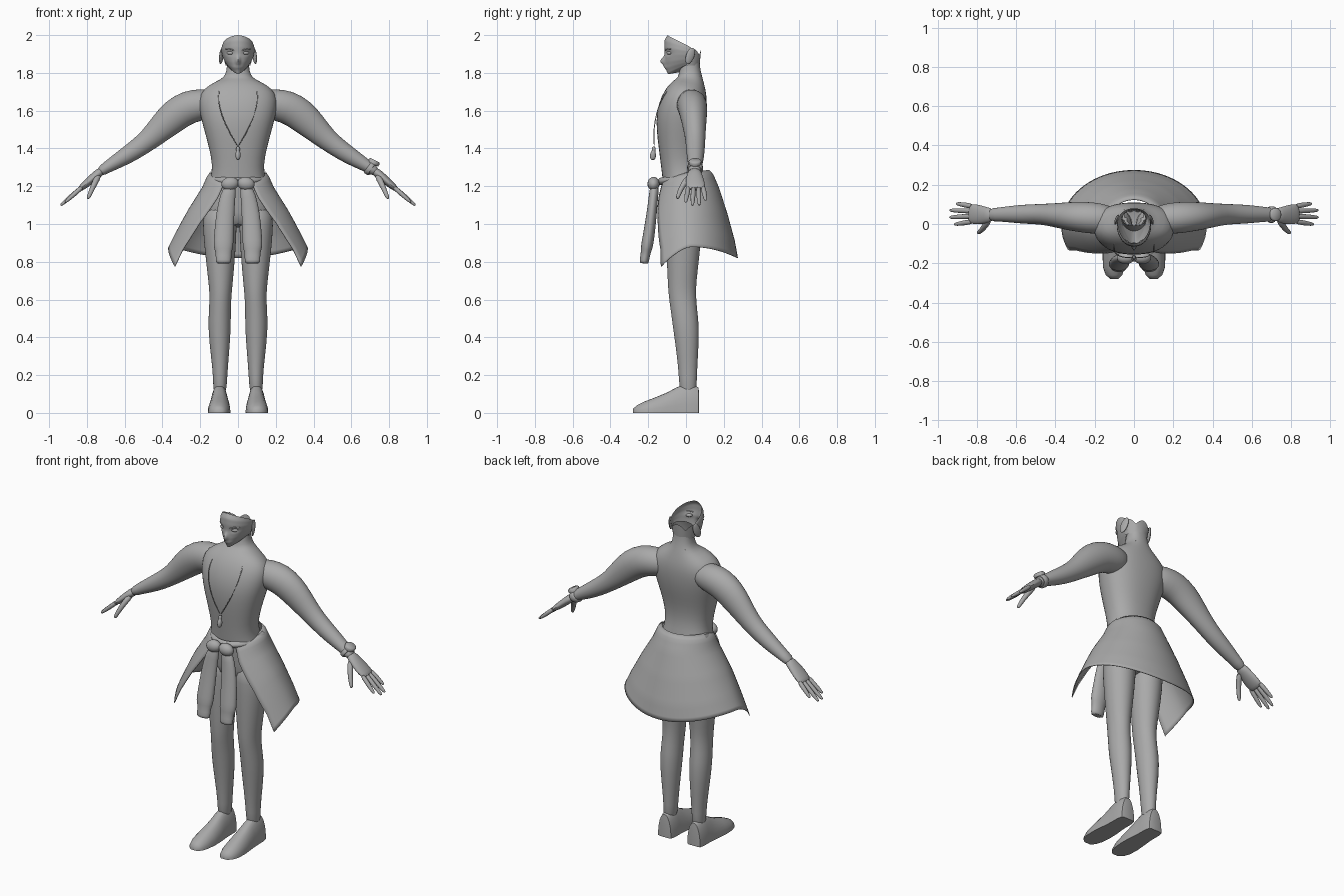
import bpy, bmesh, math
from mathutils import Vector

grey = bpy.data.materials.new("plain_grey")
grey.diffuse_color = (0.4, 0.4, 0.4, 1)


def finish(name, bm, sub=0, angle=60, solid=0):
    bmesh.ops.recalc_face_normals(bm, faces=bm.faces[:])
    me = bpy.data.meshes.new(name)
    bm.to_mesh(me)
    bm.free()
    me.materials.append(grey)
    ob = bpy.data.objects.new(name, me)
    bpy.context.collection.objects.link(ob)
    if solid:
        ob.modifiers.new("thickness", 'SOLIDIFY').thickness = solid
    if sub:
        ob.modifiers.new("smooth", 'SUBSURF').levels = sub
        ob.modifiers["smooth"].render_levels = sub
    bpy.context.view_layer.objects.active = ob
    ob.select_set(True)
    bpy.ops.object.shade_smooth_by_angle(angle=math.radians(angle))
    ob.select_set(False)
    return ob


def loft(name, rings, ref=(0, 1, 0), n=16, power=2.0, sub=1, caps=(True, True), side=1):
    """Rings are (x, y, z, radius along ref, radius across)."""
    bm = bmesh.new()
    pts = [Vector((r[0] * side, r[1], r[2])) for r in rings]
    rows = []
    for i, r in enumerate(rings):
        t = (pts[min(i + 1, len(pts) - 1)] - pts[max(i - 1, 0)]).normalized()
        u = Vector(ref)
        u = (u - t * u.dot(t)).normalized()
        v = t.cross(u)
        row = []
        for k in range(n):
            a = 2 * math.pi * k / n
            c, s = math.cos(a), math.sin(a)
            c = math.copysign(abs(c) ** (2 / power), c)
            s = math.copysign(abs(s) ** (2 / power), s)
            row.append(bm.verts.new(pts[i] + u * c * r[3] + v * s * r[4]))
        rows.append(row)
    for a, b in zip(rows, rows[1:]):
        for k in range(n):
            bm.faces.new((a[k], a[(k + 1) % n], b[(k + 1) % n], b[k]))
    if caps[0]:
        bm.faces.new(rows[0])
    if caps[1]:
        bm.faces.new(rows[-1])
    return finish(name, bm, sub)


def sheet(name, fn, nu, nv, sub=0, solid=0):
    """Open surface from a function of u and v in 0..1."""
    bm = bmesh.new()
    g = [[bm.verts.new(fn(i / nu, j / nv)) for i in range(nu + 1)] for j in range(nv + 1)]
    for j in range(nv):
        for i in range(nu):
            bm.faces.new((g[j][i], g[j][i + 1], g[j + 1][i + 1], g[j + 1][i]))
    return finish(name, bm, sub, solid=solid)


def ball(name, loc, scale, rot=(0, 0, 0)):
    bm = bmesh.new()
    bmesh.ops.create_uvsphere(bm, u_segments=16, v_segments=10, radius=1)
    ob = finish(name, bm)
    ob.location, ob.scale, ob.rotation_euler = loc, scale, rot
    return ob


def interp(table, t):
    for a, b in zip(table, table[1:]):
        if t <= b[0]:
            f = (t - a[0]) / (b[0] - a[0])
            return [p + (q - p) * f for p, q in zip(a[1:], b[1:])]
    return list(table[-1][1:])


# torso and neck: height, half width, front y, back y
torso = [(0.98, .15, -.09, .08), (1.06, .18, -.105, .095), (1.16, .17, -.115, .1),
         (1.24, .145, -.125, .085), (1.31, .135, -.132, .07), (1.40, .153, -.145, .072),
         (1.49, .178, -.157, .09), (1.57, .2, -.16, .105), (1.65, .215, -.135, .115),
         (1.71, .19, -.095, .115), (1.75, .12, -.06, .1), (1.775, .075, -.042, .088),
         (1.81, .06, -.035, .078), (1.86, .058, -.025, .072), (1.9, .06, -.01, .072)]
body = loft("torso", [(0, (f + b) / 2, z, (b - f) / 2, w) for z, w, f, b in torso],
            n=24, power=2.3, caps=(True, False))

# face mask, open at the back and top
FACE = [(0, .034, .095), (.15, .055, .108), (.3, .07, .112), (.5, .083, .112),
        (.7, .09, .115), (.88, .087, .113), (1, .078, .098)]


def face(u, v):
    a = (u * 2 - 1) * math.radians(105)
    side = abs(u * 2 - 1)
    low = 1.792 + .06 * side ** 1.5
    top = 2.0 - .065 * side ** 1.6
    w, d = interp(FACE, max(v - .06, 0) / .94)
    w += (.085 - w) * side ** 2 * .6
    z = low + (top - low) * max(v - .06, 0) / .94
    x, y = w * math.sin(a), -d * math.cos(a)
    nose = math.exp(-(x / .011) ** 2 - ((z - 1.862) / .022) ** 2)
    eyes = math.exp(-((abs(x) - .042) / .02) ** 2 - ((z - 1.905) / .012) ** 2)
    lips = math.exp(-(x / .022) ** 2 - ((z - 1.83) / .008) ** 2)
    if v < .05:                       # underside of the jaw
        return (x * .8, y * .4 + .01, z + .012)
    return (x, y - .024 * nose + .008 * eyes - .005 * lips, z)


sheet("face", face, 48, 30)

# nape rising to the hairline
sheet("nape", lambda u, v: (.066 * math.sin((u - .5) * 3.4) * (1 + .25 * v),
                            .012 + (.06 + .008 * v) * math.cos((u - .5) * 3.4),
                            1.84 + v * (.055 + .03 * abs(math.sin(u * 9.42)))), 24, 5)

# cord: x, y, z of one half, hanging in front of the chest
HALF = [(0, -.168, 1.41), (.04, -.172, 1.475), (.075, -.165, 1.545), (.1, -.147, 1.62),
        (.105, -.12, 1.68), (.095, -.072, 1.735), (.08, -.01, 1.765), (.045, .085, 1.785)]

SLEEVE = [(.035, -.165, 1.21, .025, .03), (.055, -.172, 1.15, .025, .042),
          (.068, -.182, 1.05, .028, .05), (.075, -.197, .94, .032, .053),
          (.078, -.208, .875, .033, .055), (.076, -.212, .855, .026, .042),
          (.077, -.222, .80, .026, .043), (.077, -.223, .79, .022, .038)]

for s, tag in ((-1, "right"), (1, "left")):
    # arm
    loft(tag + "_arm", [(.08, .02, 1.64, .06, .06), (.18, .028, 1.635, .082, .085),
                        (.26, .035, 1.622, .08, .09), (.33, .04, 1.58, .073, .09),
                        (.40, .045, 1.515, .062, .076), (.47, .05, 1.447, .053, .058),
                        (.55, .05, 1.388, .05, .051), (.63, .05, 1.338, .043, .042),
                        (.70, .048, 1.297, .034, .03), (.735, .046, 1.272, .035, .027)],
         side=s, n=18)
    # palm
    loft(tag + "_palm", [(.715, .047, 1.287, .032, .024), (.75, .045, 1.26, .042, .024),
                         (.79, .047, 1.225, .052, .022), (.825, .052, 1.195, .052, .018),
                         (.84, .053, 1.183, .045, .013)], side=s, n=14)
    # four fingers and thumb
    for i, (y0, y1, x1, z1) in enumerate([(.013, -.002, .915, 1.115), (.04, .034, .94, 1.098),
                                          (.066, .07, .938, 1.1), (.09, .104, .905, 1.125)]):
        p, q = Vector((.82, y0, 1.2)), Vector((x1, y1, z1))
        loft(f"{tag}_finger_{i + 1}", [(*p.lerp(q, t), r, r * .95) for t, r in
             ((0, .014), (.4, .0145), (.75, .012), (.95, .009), (1, .004))], side=s, n=8)
    loft(tag + "_thumb", [(.735, .03, 1.26, .018, .018), (.755, -.005, 1.225, .018, .018),
                          (.775, -.03, 1.18, .014, .014), (.79, -.043, 1.145, .012, .012),
                          (.795, -.047, 1.132, .006, .006)], side=s, n=8, ref=(1, 0, 0))
    # leg
    loft(tag + "_leg", [(.097, .012, .08, .045, .036), (.094, .01, .19, .048, .037),
                        (.096, .008, .30, .056, .048), (.098, .002, .45, .071, .062),
                        (.096, -.012, .55, .07, .058), (.092, -.02, .63, .074, .059),
                        (.092, -.021, .70, .077, .066), (.094, -.015, .85, .09, .082),
                        (.097, -.01, 1.0, .097, .093), (.095, -.01, 1.1, .095, .085)],
         side=s, n=18)
    # shoe: flat soled sections from heel to toe
    bm = bmesh.new()
    rows = []
    for y, w, h, dx in [(.07, .03, .1, 0), (.066, .043, .135, 0), (.035, .05, .15, 0),
                        (-.01, .05, .15, 0), (-.05, .052, .135, 0), (-.1, .057, .108, 0),
                        (-.16, .06, .083, .002), (-.22, .056, .06, .004),
                        (-.26, .042, .04, .004), (-.28, .02, .022, .002)]:
        row = []
        for k in range(15):
            a = math.pi * k / 14
            c = math.copysign(abs(math.cos(a)) ** .7, math.cos(a))
            x = w * c * (1 - .25 * math.sin(a) ** 2)
            row.append(bm.verts.new((s * (.098 + dx + x), y, h * math.sin(a) ** .8 if 0 < k < 14 else 0)))
        rows.append(row)
    for a, b in zip(rows, rows[1:]):
        for k in range(15):
            bm.faces.new((a[k], a[(k + 1) % 15], b[(k + 1) % 15], b[k]))
    bm.faces.new(rows[0])
    bm.faces.new(rows[-1])
    finish(tag + "_shoe", bm, 0, 50)
    # ear, brow and eye
    ball(tag + "_ear", (s * .088, .022, 1.89), (.009, .023, .046), (math.radians(-22), 0, s * .35))
    loft(tag + "_brow", [(.018, -.113, 1.918, .003, .003), (.045, -.1, 1.928, .004, .004),
                         (.07, -.075, 1.926, .002, .002)], side=s, n=6, ref=(0, 0, 1))
    ball(tag + "_eye", (s * .042, -.09, 1.905), (.019, .01, .009), (0, 0, s * .5))
    # hanging sleeve
    loft(tag + "_sleeve", SLEEVE, side=s, n=14)
    # tied knot half
    ball(tag + "_knot", (s * .042, -.172, 1.213), (.046, .032, .036), (0, s * .15, 0))
    # cord half
    loft(tag + "_cord", [(*p, .003, .003) for p in HALF], side=s, n=6, ref=(.3, .2, 1))

# jacket skirt wrapped round the hips, open at the front
SKIRT = [(0, .135, .125, .0, 152), (.05, .163, .145, .0, 152), (.2, .19, .175, .0, 146),
         (.5, .265, .225, -.005, 130), (.8, .33, .268, -.01, 118), (1, .37, .287, -.012, 115)]


def skirt(u, v):
    t = u * 2 - 1
    rx, ry, cy, end = interp(SKIRT, v)
    a = t * math.radians(end)
    top = 1.285 - .05 * abs(t) ** 3
    hem = .82 + .06 * math.sin(min(abs(t) / .72, 1) * math.pi / 2) ** 2
    hem -= .105 * max((abs(t) - .72) / .28, 0) ** 1.5
    y = cy + ry * math.cos(a)
    return (rx * math.sin(a), max(y, -.152), top + (hem - top) * v)


sheet("jacket_skirt", skirt, 48, 20, solid=.004)

# rolled waist at the front
sheet("waist_roll", lambda u, v: ((.145 + .014 * math.sin(v * 3.14)) * math.sin((u - .5) * 3.4),
                                  .012 - (.148 + .016 * math.sin(v * 3.14)) * math.cos((u - .5) * 3.4),
                                  1.205 + .04 * v + .13 * (u - .5) ** 2), 24, 6)

# whistle pendant
loft("pendant", [(0, -.17, 1.412, .005, .005), (0, -.17, 1.398, .013, .013),
                 (0, -.172, 1.385, .008, .008), (0, -.174, 1.378, .016, .015),
                 (0, -.176, 1.35, .018, .014), (0, -.176, 1.338, .009, .008)], n=10)

# wrist watch
loft("watch_band", [(.688, .048, 1.304, .038, .034), (.692, .048, 1.301, .042, .039),
                    (.708, .048, 1.29, .042, .038), (.712, .047, 1.287, .038, .033)], n=16, sub=0)
loft("watch_dial", [(.715, .048, 1.318, .032, .03), (.722, .048, 1.332, .034, .032),
                    (.725, .048, 1.338, .027, .025)], n=16, sub=0)
